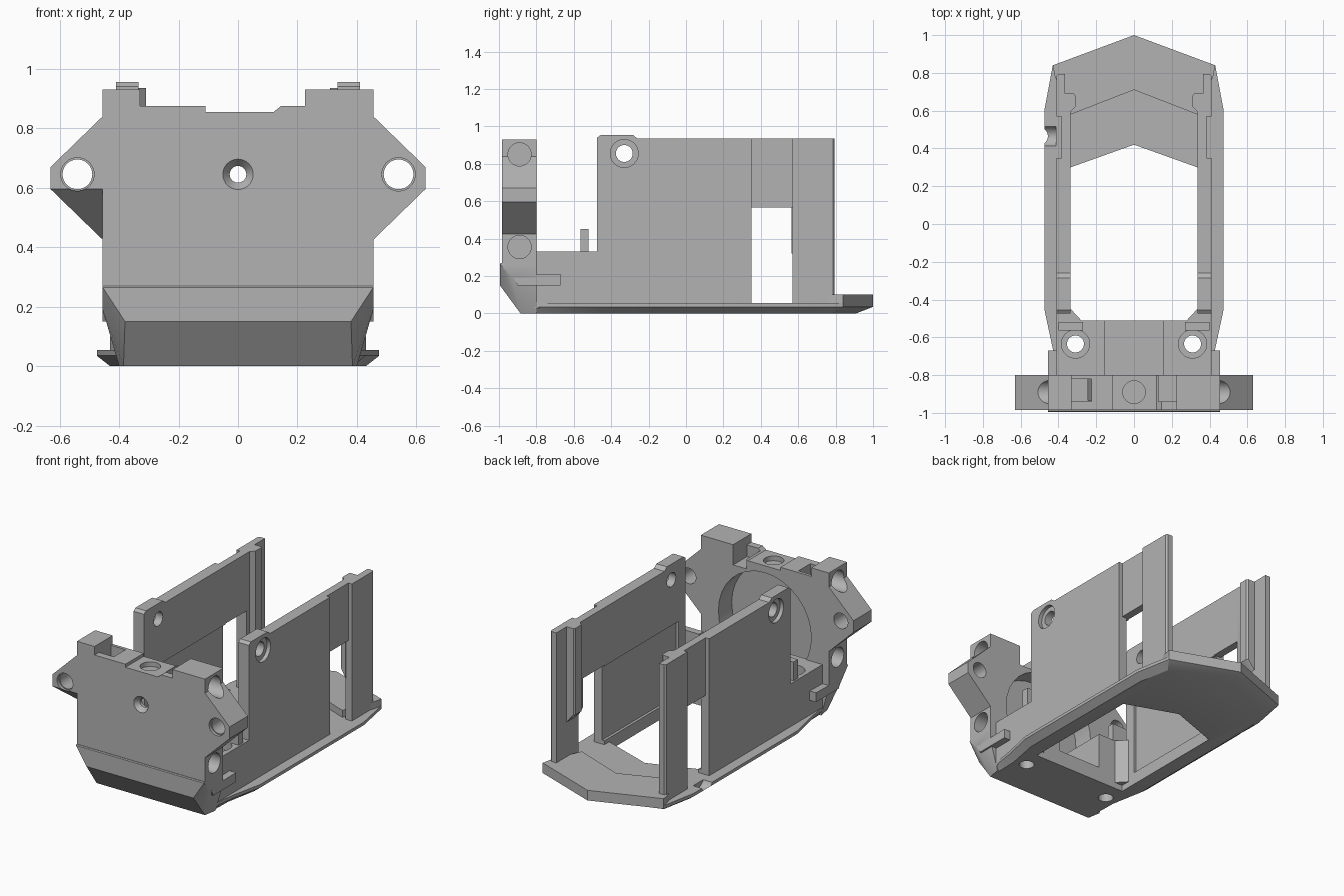
import bpy
import bmesh
import math
from mathutils import Vector

cube = bpy.data.objects.get("Cube")
if cube:
    bpy.data.objects.remove(cube, do_unlink=True)

grey = bpy.data.materials.new("plain_grey")
grey.use_nodes = True
GREY = (0.45, 0.45, 0.45, 1)
grey.diffuse_color = GREY
grey.node_tree.nodes["Principled BSDF"].inputs["Base Color"].default_value = GREY
parts = []


def finish(name, bm, part=True):
    bmesh.ops.recalc_face_normals(bm, faces=bm.faces)
    mesh = bpy.data.meshes.new(name)
    bm.to_mesh(mesh)
    bm.free()
    ob = bpy.data.objects.new(name, mesh)
    bpy.context.collection.objects.link(ob)
    mesh.materials.append(grey)
    if part:
        parts.append(ob)
    return ob


def place(axis, u, v, w):
    return {"x": (w, u, v), "y": (u, w, v), "z": (u, v, w)}[axis]


def loft(name, rings, part=True):
    """Closed solid through rings of equal point count."""
    bm = bmesh.new()
    rows = [[bm.verts.new(p) for p in ring] for ring in rings]
    n = len(rows[0])
    for a, b in zip(rows, rows[1:]):
        for i in range(n):
            bm.faces.new((a[i], a[(i + 1) % n], b[(i + 1) % n], b[i]))
    bm.faces.new(rows[0])
    bm.faces.new(rows[-1])
    return finish(name, bm, part)


def prism(name, pts, axis, a, b, part=True):
    return loft(name, [[place(axis, u, v, w) for u, v in pts] for w in (a, b)], part)


def box(name, x, y, z, part=True):
    pts = [(x[0], y[0]), (x[1], y[0]), (x[1], y[1]), (x[0], y[1])]
    return prism(name, pts, "z", z[0], z[1], part)


def circle(u, v, r, n=32):
    return [(u + r * math.cos(math.tau * i / n), v + r * math.sin(math.tau * i / n)) for i in range(n)]


def hole(axis, u, v, r, a, b, r2=None):
    ends = ((r, a), (r2 or r, b))
    return loft("cutter", [[place(axis, p, q, w) for p, q in circle(u, v, k)] for k, w in ends], False)


def cut(ob, cutter):
    mod = ob.modifiers.new("cut", "BOOLEAN")
    mod.operation = "DIFFERENCE"
    mod.solver = "EXACT"
    mod.object = cutter
    bpy.context.view_layer.objects.active = ob
    bpy.ops.object.modifier_apply(modifier=mod.name)
    bpy.data.objects.remove(cutter, do_unlink=True)


def mirrored(half):
    """Right half outline, front to back, completed on the left."""
    return half + [(-x, y) for x, y in reversed(half) if x]


# Base tray with a chamfered underside and a pointed rear
lower = mirrored([(.385, -.86), (.39, -.66), (.43, -.45), (.43, .57), (.39, .78), (0, .91)])
upper = mirrored([(.4, -.86), (.43, -.66), (.475, -.45), (.475, .6), (.43, .84), (0, 1)])
base = loft("base_tray", [[(x, y, z) for x, y in ring] for ring, z in
                          ((lower, 0), (upper, .035), (upper, .055))])
opening = mirrored([(.335, -.51), (.335, .3), (0, .42)])
cut(base, prism("cutter", opening, "z", -.1, .2, False))
cut(base, hole("x", .465, .075, .055, -.6, -.412))
prism("rear_lip", mirrored([(.335, .58), (.42, .785), (.43, .84), (0, 1)])[:3]
      + [(0, 1), (-.43, .84), (-.42, .785), (-.335, .58), (0, .71)], "z", .05, .1)
box("deck_floor", (-.17, .17), (-.82, -.51), (.03, .1))

# Front block
face = [(-.455, .93), (-.33, .93), (-.33, .875), (-.11, .875), (-.11, .855), (.12, .855),
        (.145, .875), (.225, .875), (.225, .93), (.455, .93), (.455, .84), (.63, .67),
        (.63, .595), (.455, .425), (.455, .25), (-.455, .25), (-.455, .425),
        (-.63, .595), (-.63, .67), (-.455, .84)]
block = prism("front_block", face, "y", -.985, -.8)

# Chamfered foot below the block
bm = bmesh.new()
for s in (1, -1):
    for x, y, z in ((.455, -.99, .27), (.455, -.8, .27), (.38, -.995, .15), (.455, -.93, .19),
                    (.455, -.8, .19), (.41, -.87, .15), (.41, -.8, .15), (.385, -.885, 0),
                    (.4, -.8, 0), (.455, -.995, .265)):
        bm.verts.new((s * x, y, z))
bmesh.ops.convex_hull(bm, input=bm.verts)
foot = finish("front_foot", bm)

# Round cavity, screw holes and top pockets in the block
cut(block, hole("y", 0, .48, .33, -.935, -.7))
cut(foot, hole("y", 0, .48, .33, -.935, -.7))
cut(block, hole("y", 0, .645, .028, -1.1, -.7))
cut(block, hole("y", 0, .645, .055, -.99, -.955, .028))
cut(block, hole("z", 0, -.89, .06, .825, 1))
cut(block, box("cutter", (-.33, -.225), (-.94, -.82), (.7, 1), False))
cut(block, box("cutter", (.13, .225), (-.94, -.7), (.8, 1), False))
for s in (1, -1):
    cut(block, hole("y", s * .54, .645, .05, -1.1, -.7))
    cut(block, hole("y", s * .54, .645, .056, -1.1, -.965))
    for z in (.85, .355):
        cut(block, hole("x", -.89, z, .062, s * .37, s * .7))
# Sloped underside of one ear
slope = [(-1.1, .595), (-.985, .595), (-.79, .42), (-.79, .3), (-1.1, .3)]
cut(block, prism("cutter", slope, "x", -.7, -.456, False))

# Side walls and the parts repeated on both sides
for s, side in ((1, "left"), (-1, "right")):
    panel = [(-.475, .04), (.35, .04), (.35, .935), (-.26, .935), (-.285, .955),
             (-.455, .955), (-.475, .94)]
    wall = prism(side + "_wall", panel, "x", s * .335, s * .41)
    cut(wall, hole("x", -.33, .855, .045, s * .3, s * .5))
    cut(wall, hole("x", -.33, .855, .075, s * .385, s * .5))
    cut(wall, box("cutter", sorted((s * .3, s * .352)), (-.4, .4), (.08, .56), False))
    prism(side + "_window_head", [(.34, .565), (.58, .565), (.58, .935), (.34, .935)],
          "x", s * .335, s * .385)
    prism(side + "_rear_post", [(s * .41, .57), (s * .41, .785), (s * .4, .795),
                                (s * .365, .795), (s * .365, .57)], "z", .04, .935)
    rail = [(s * .37, .69), (s * .318, .69), (s * .31, .68), (s * .31, .62), (s * .335, .595),
            (s * .335, .565), (s * .37, .565)]
    tip = [(s * .37, y) for x, y in rail]
    loft(side + "_guide_rail", [[(x, y, .935) for x, y in rail], [(x, y, .38) for x, y in rail],
                                [(s * .37 - (s * .37 - x) * .05, y, .32) for x, y in rail]])

    # Screw deck beside the centre channel
    deck = box(side + "_deck_block", sorted((s * .155, s * .41)), (-.81, -.51), (.03, .33))
    for ob in (deck, base):
        cut(ob, hole("z", s * .31, -.635, .045, -.1, .5))
    cut(deck, hole("z", s * .31, -.635, .075, .27, .5))
    prism(side + "_deck_gusset", [(s * .335, -.52), (s * .27, -.52), (s * .335, -.45),
                                  (s * .41, -.45), (s * .41, -.52)], "z", .04, .33)
    box(side + "_stop_post", sorted((s * .27, s * .4)), (-.565, -.52), (.32, .45))
    prism(side + "_fin", [(-.93, .205), (-.67, .21), (-.67, .15), (-.9, .15)],
          "x", s * .39, s * .455)

# Smooth round surfaces, sharp edges elsewhere
bpy.ops.object.select_all(action="DESELECT")
for ob in parts:
    ob.select_set(True)
bpy.context.view_layer.objects.active = parts[0]
bpy.ops.object.shade_smooth_by_angle(angle=math.radians(30))
